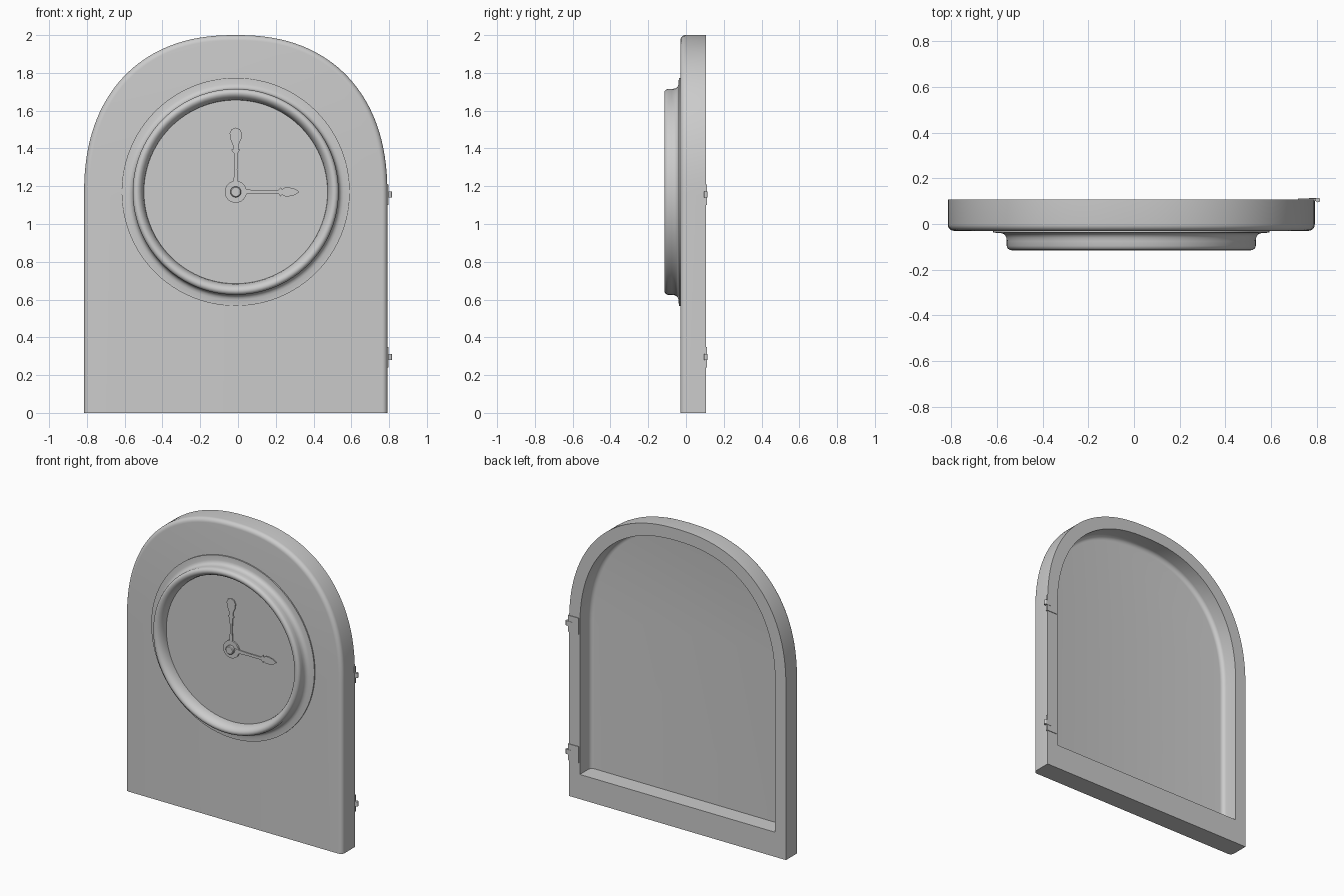
import bpy, bmesh, math
from mathutils import Matrix

if "Cube" in bpy.data.objects:
    bpy.data.objects.remove(bpy.data.objects["Cube"])

CX, CZ = -0.012, 1.17          # clock axis
Y_BACK, Y_FRONT = 0.107, -0.03


def finish(name, bm, smooth=True):
    bmesh.ops.remove_doubles(bm, verts=bm.verts, dist=1e-5)
    bmesh.ops.recalc_face_normals(bm, faces=bm.faces)
    me = bpy.data.meshes.new(name)
    bm.to_mesh(me)
    bm.free()
    ob = bpy.data.objects.new(name, me)
    bpy.context.collection.objects.link(ob)
    if smooth:
        bpy.ops.object.select_all(action='DESELECT')
        ob.select_set(True)
        bpy.context.view_layer.objects.active = ob
        bpy.ops.object.shade_smooth_by_angle(angle=math.radians(32))
    return ob


def loft(bm, rings, cap=True):
    loops = [[bm.verts.new(p) for p in r] for r in rings]
    n = len(loops[0])
    for a, b in zip(loops, loops[1:]):
        for i in range(n):
            j = (i + 1) % n
            bm.faces.new((a[i], a[j], b[j], b[i]))
    if cap:
        bm.faces.new(loops[0])
        bm.faces.new(loops[-1])


def arch(inset, bottom, y, n=64):
    """Arched panel outline: straight sides under a squarish dome."""
    a, b, z0, e = 0.803 - inset, 0.85 - inset, 1.15, 2 / 2.3
    pts = [(CX + a, y, bottom)]
    for i in range(n + 1):
        t = math.pi * i / n
        c, s = math.cos(t), max(math.sin(t), 0)
        pts.append((CX + math.copysign(abs(c) ** e, c) * a, y, z0 + b * s ** e))
    pts.append((CX - a, y, bottom))
    return pts


def lathe(name, profile, closed, n=96):
    """Turn (radius, y) points about the clock axis."""
    bm = bmesh.new()
    rings = [[(CX + r * math.cos(2 * math.pi * i / n), y,
               CZ + r * math.sin(2 * math.pi * i / n)) for i in range(n)]
             for r, y in profile]
    loft(bm, rings + ([rings[0]] if closed else []), cap=not closed)
    return finish(name, bm)


def box(bm, x0, x1, y0, y1, z0, z1):
    m = Matrix.Translation(((x0 + x1) / 2, (y0 + y1) / 2, (z0 + z1) / 2)) \
        @ Matrix.Diagonal((x1 - x0, y1 - y0, z1 - z0, 1))
    bmesh.ops.create_cube(bm, size=1, matrix=m)


# Arched case front: filleted recess behind, rounded front edge, flat foot
quarter = [math.pi / 2 * i / 6 for i in range(7)]
R, FLOOR, FR = 0.08, -0.01, 0.028
rings = [arch(R + FR * (1 - math.sin(t)), 0.165, FLOOR + FR * (1 - math.cos(t)))
         for t in quarter]
rings += [arch(R, 0.165, Y_BACK), arch(0, 0, Y_BACK)]
rings += [arch(FR * (1 - math.cos(t)), 0, Y_FRONT + FR * (1 - math.sin(t)))
          for t in quarter]
bm = bmesh.new()
loft(bm, rings)
finish("case_front", bm)

# Bezel ring with flange, and dial plate
lathe("bezel", [(0.48, -0.025), (0.604, -0.025), (0.604, -0.038), (0.572, -0.039),
                (0.560, -0.043), (0.552, -0.050), (0.547, -0.060), (0.545, -0.075),
                (0.545, -0.096), (0.541, -0.106), (0.533, -0.113), (0.523, -0.115),
                (0.513, -0.112), (0.503, -0.104), (0.495, -0.092), (0.489, -0.075),
                (0.486, -0.055), (0.486, -0.040)], True)
lathe("dial", [(0.487, -0.028), (0.487, -0.047)], False)

# Hub
lathe("hub_washer", [(0.058, -0.045), (0.058, -0.058)], False, 32)
lathe("hub_pin", [(0.029, -0.05), (0.029, -0.072), (0.024, -0.077)], False, 24)


# Hands: mirrored half outlines of (half width, distance from axis)
def hand(name, half, angle, y):
    pts = half + [(-w, d) for w, d in reversed(half) if w > 0]
    c, s = math.cos(angle), math.sin(angle)
    bm = bmesh.new()
    loft(bm, [[(CX + w * c + d * s, yy, CZ - w * s + d * c) for w, d in pts]
              for yy in (y, y - 0.006)])
    finish(name, bm, False)


hand("hour_hand", [(0.013, 0.03), (0.008, 0.12), (0.010, 0.205), (0.024, 0.222),
                   (0.014, 0.226), (0.016, 0.25), (0.030, 0.283), (0.032, 0.31),
                   (0.022, 0.332), (0.0, 0.340)], 0, -0.051)
hand("minute_hand", [(0.014, 0.03), (0.009, 0.12), (0.009, 0.225), (0.024, 0.238),
                     (0.014, 0.245), (0.024, 0.262), (0.024, 0.28), (0.016, 0.315),
                     (0.0, 0.337)], math.pi / 2, -0.054)

# Hinges on the right edge
for label, z in (("lower", 0.295), ("upper", 1.155)):
    bm = bmesh.new()
    box(bm, 0.718, 0.797, 0.100, 0.111, z - 0.055, z + 0.055)
    box(bm, 0.765, 0.806, 0.103, 0.113, z - 0.016, z + 0.016)
    bmesh.ops.create_cone(bm, cap_ends=True, segments=16, radius1=0.01, radius2=0.01,
                          depth=0.032, matrix=Matrix.Translation((0.805, 0.105, z)))
    finish(label + "_hinge", bm)
